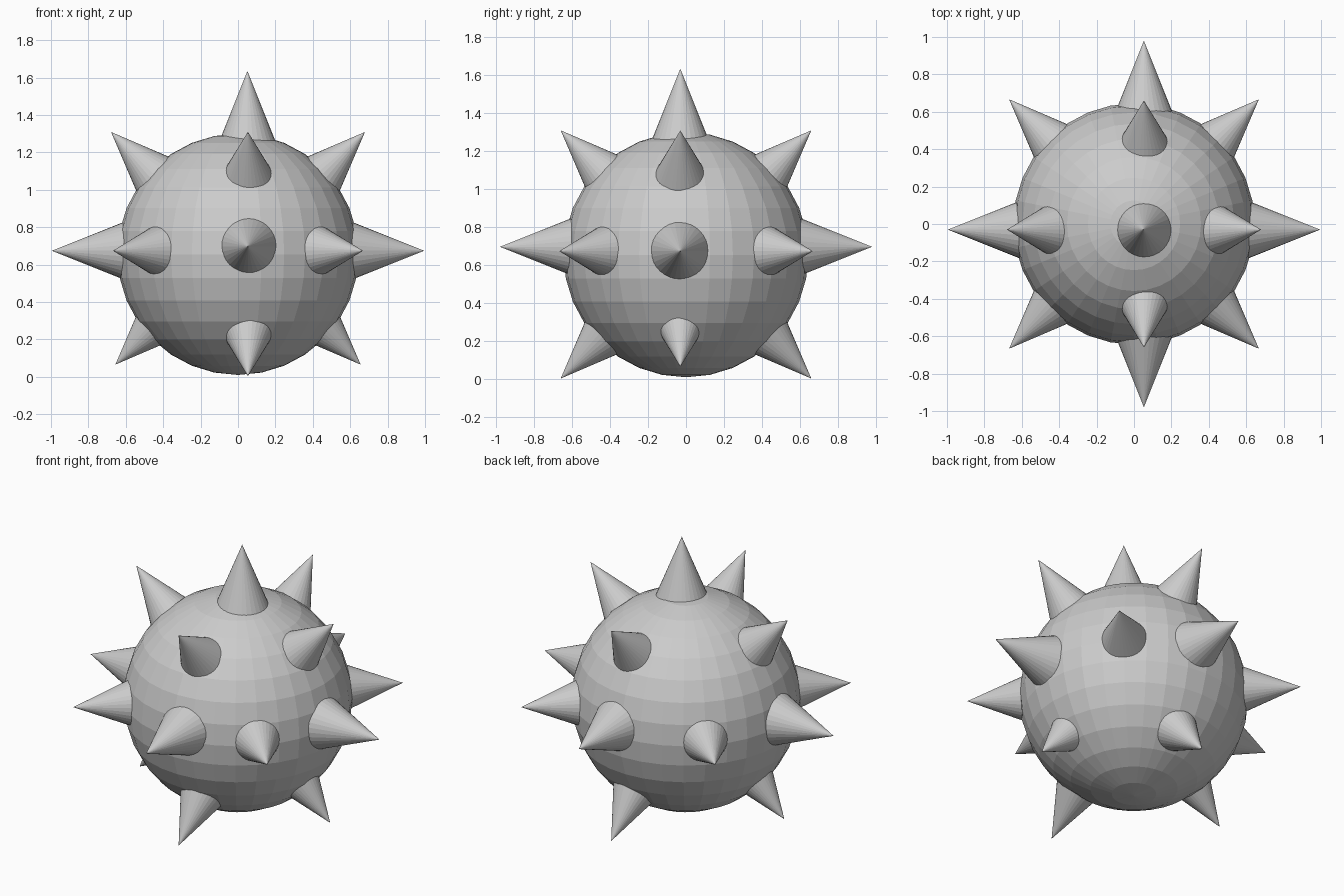
import bpy
from mathutils import Vector

if "Cube" in bpy.data.objects:
    bpy.data.objects.remove(bpy.data.objects["Cube"])

SLOPE = 0.4      # cone radius / height
HEIGHT = 0.5


def spike(name, tip, direction):
    """Cone with its apex at tip, pointing along direction, base buried in the ball."""
    d = Vector(direction).normalized()
    bpy.ops.mesh.primitive_cone_add(
        vertices=32, radius1=HEIGHT * SLOPE, radius2=0, depth=HEIGHT,
        location=Vector(tip) - d * HEIGHT / 2,
        rotation=d.to_track_quat('Z', 'Y').to_euler())
    bpy.context.object.name = name


# Ball body
bpy.ops.mesh.primitive_uv_sphere_add(segments=32, ring_count=16, radius=0.645,
                                     location=(0, 0, 0.655))
bpy.context.object.name = "ball"

# Top spike
spike("top_spike", (0.05, -0.03, 1.635), (0, 0, 1))

for s in (-1, 1):
    # Straight side spikes
    spike("side_spike", (s * 0.995, -0.03, 0.674), (s, 0, 0))
    spike("front_back_spike", (0.053, s * 0.98, 0.697), (0, s, 0))
    # Diagonal spikes around the middle
    for t in (-1, 1):
        spike("middle_diagonal_spike", (s * 0.668, t * 0.667, 0.674), (s, t, 0))
    # Diagonal spikes, upper and lower
    spike("upper_side_spike", (s * 0.679, -0.03, 1.309), (s, 0, 1))
    spike("lower_side_spike", (s * 0.656, -0.03, 0.065), (s, 0, -1))
    spike("upper_front_back_spike", (0.053, s * 0.66, 1.31), (0, s, 1))
    spike("lower_front_back_spike", (0.053, s * 0.66, 0.003), (0, s, -1))
